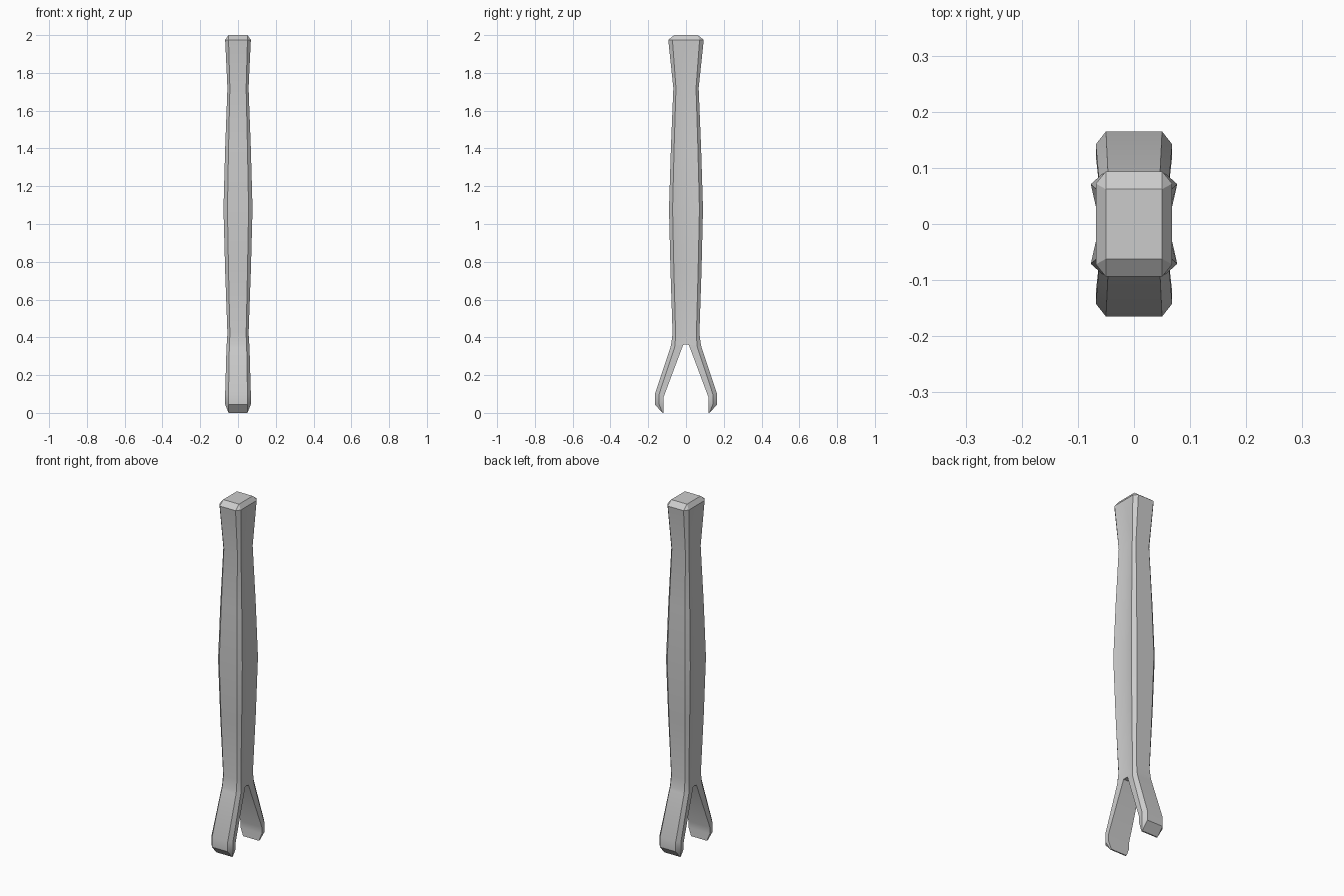
import bpy, bmesh, math

if "Cube" in bpy.data.objects:
    bpy.data.objects.remove(bpy.data.objects["Cube"])

# Stations for the +y half of the post, top to bottom:
# (z outer, z inner, x outer, y outer, x side, y side, x inner, y inner)
stations = [
    (2.00, 2.00, .050, .062, .050, .062, .050, 0),
    (1.975, 1.975, .050, .094, .068, .072, .068, 0),
    (1.72, 1.72, .043, .067, .056, .053, .047, 0),
    (1.40, 1.40, .050, .080, .068, .063, .055, 0),
    (1.08, 1.08, .056, .090, .077, .071, .061, 0),
    (0.75, 0.75, .050, .082, .068, .064, .055, 0),
    (0.42, 0.42, .043, .071, .056, .055, .047, 0),
    (0.36, 0.362, .045, .079, .060, .058, .055, 0),
    (0.345, 0.36, .046, .083, .061, .061, .056, .015),
    (0.10, 0.08, .050, .165, .068, .142, .068, .120),
    (0.045, 0.045, .050, .165, .068, .142, .068, .120),
    (0.00, 0.00, .050, .125, .050, .125, .050, .118),
]

bm = bmesh.new()
rings = []
for zo, zi, xo, yo, xs, ys, xi, yi in stations:
    right = [(xi, yi, zi), (xs, ys, zo), (xo, yo, zo)]
    left = [(-x, y, z) for x, y, z in reversed(right)]
    rings.append([bm.verts.new(p) for p in right + left])

# Side walls; the inner wall exists only where the fork has opened
for k, (a, b) in enumerate(zip(rings, rings[1:])):
    for i in range(5):
        bm.faces.new((a[i], a[i + 1], b[i + 1], b[i]))
    if stations[k + 1][7] > 0:
        bm.faces.new((a[5], a[0], b[0], b[5]))
bm.faces.new(rings[0])
bm.faces.new(rings[-1])

# Mirror to the other half and weld
bmesh.ops.remove_doubles(bm, verts=bm.verts[:], dist=1e-4)
dup = bmesh.ops.duplicate(bm, geom=bm.verts[:] + bm.edges[:] + bm.faces[:])
for v in dup["geom"]:
    if isinstance(v, bmesh.types.BMVert):
        v.co.y = -v.co.y
bmesh.ops.remove_doubles(bm, verts=bm.verts[:], dist=1e-4)
bmesh.ops.recalc_face_normals(bm, faces=bm.faces[:])

mesh = bpy.data.meshes.new("forked_post")
bm.to_mesh(mesh)
bm.free()
post = bpy.data.objects.new("forked_post", mesh)
bpy.context.collection.objects.link(post)
bpy.context.view_layer.objects.active = post
post.select_set(True)
bpy.ops.object.shade_smooth_by_angle(angle=math.radians(30))
